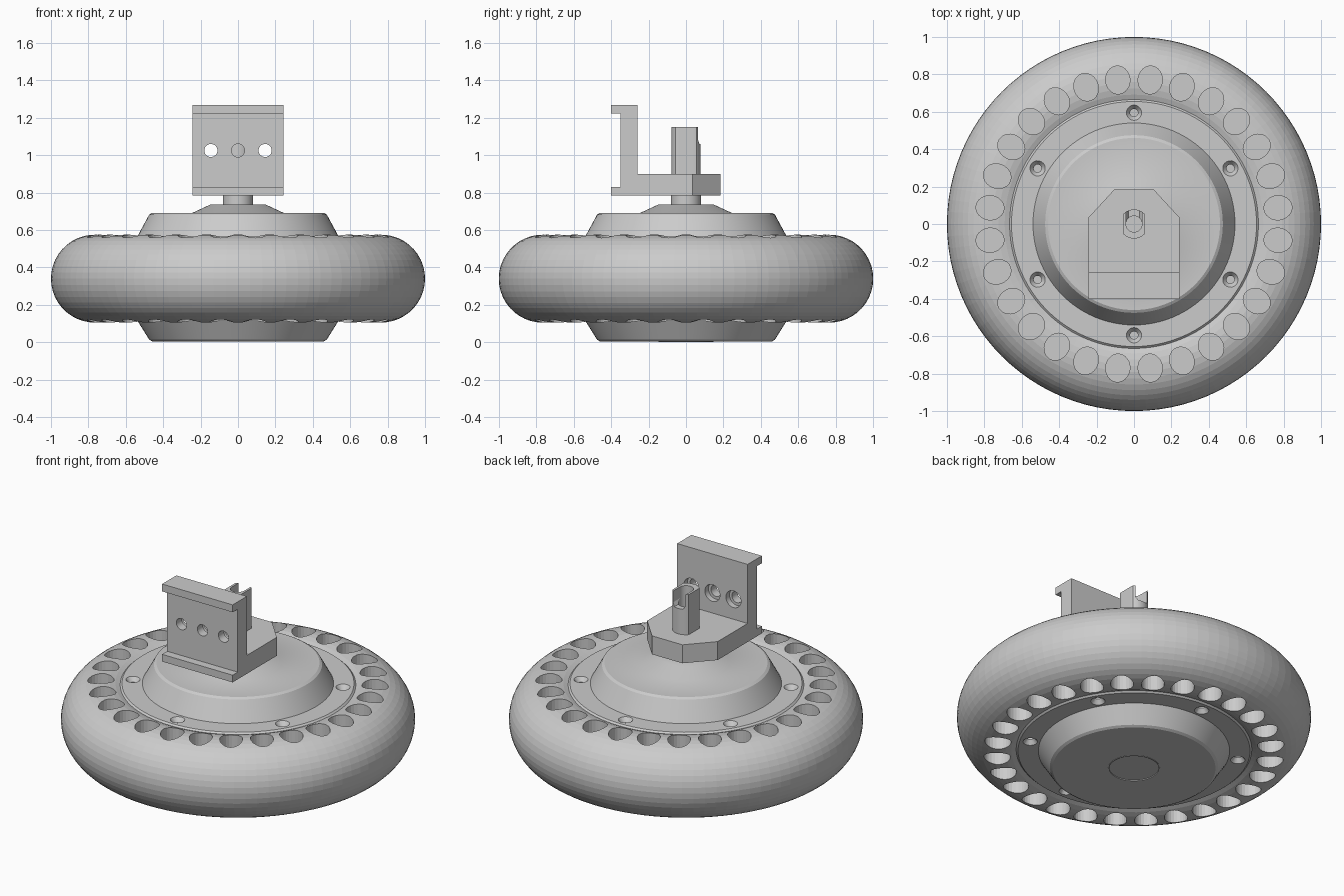
import bpy, bmesh, math
from mathutils import Matrix, Vector

if "Cube" in bpy.data.objects:
    bpy.data.objects.remove(bpy.data.objects["Cube"])

grey = bpy.data.materials.new("plain grey")
grey.diffuse_color = (0.6, 0.6, 0.6, 1)
grey.use_nodes = True
grey.node_tree.nodes["Principled BSDF"].inputs["Base Color"].default_value = grey.diffuse_color
MID = 0.34  # height of the wheel's middle plane


def finish(name, bm, smooth=False):
    bmesh.ops.recalc_face_normals(bm, faces=bm.faces)
    me = bpy.data.meshes.new(name)
    bm.to_mesh(me)
    bm.free()
    me.materials.append(grey)
    ob = bpy.data.objects.new(name, me)
    bpy.context.collection.objects.link(ob)
    if smooth:
        shade(ob)
    return ob


def shade(ob):
    bpy.ops.object.select_all(action='DESELECT')
    bpy.context.view_layer.objects.active = ob
    ob.select_set(True)
    bpy.ops.object.shade_smooth_by_angle(angle=math.radians(25))


def lathe(name, pts, steps, closed=False, smooth=False):
    bm = bmesh.new()
    vs = [bm.verts.new((r, 0, z)) for r, z in pts]
    es = [bm.edges.new(p) for p in zip(vs, vs[1:])]
    if closed:
        es.append(bm.edges.new((vs[-1], vs[0])))
    bmesh.ops.spin(bm, geom=vs + es, axis=(0, 0, 1), cent=(0, 0, 0),
                   angle=math.tau, steps=steps)
    bmesh.ops.remove_doubles(bm, verts=bm.verts, dist=1e-5)
    return finish(name, bm, smooth)


def prism(name, pts, vec):
    bm = bmesh.new()
    f = bm.faces.new([bm.verts.new(p) for p in pts])
    ext = bmesh.ops.extrude_face_region(bm, geom=[f])
    moved = [g for g in ext["geom"] if isinstance(g, bmesh.types.BMVert)]
    bmesh.ops.translate(bm, verts=moved, vec=vec)
    return finish(name, bm)


def cylinder(bm, matrix, r1, r2, depth, sides=24):
    bmesh.ops.create_cone(bm, cap_ends=True, segments=sides, radius1=r1,
                          radius2=r2, depth=depth, matrix=matrix)


def boolean(ob, other, operation='DIFFERENCE'):
    other.hide_render = True
    mod = ob.modifiers.new("bool", 'BOOLEAN')
    mod.operation, mod.object, mod.solver = operation, other, 'EXACT'
    bpy.context.view_layer.update()
    me = bpy.data.meshes.new_from_object(
        ob.evaluated_get(bpy.context.evaluated_depsgraph_get()))
    ob.modifiers.clear()
    ob.data = me
    bpy.data.objects.remove(other)


# tyre: round section, closed by a straight inner wall behind the flanges
a0 = math.acos(-0.105 / 0.235)
arc = [-a0 + 2 * a0 * i / 28 for i in range(29)]
tyre = lathe("tyre", [(0.765 + 0.235 * math.cos(a), MID + 0.235 * math.sin(a))
                      for a in arc], 96, closed=True)

# oval pockets around both sides of the tyre
bm = bmesh.new()
for i in range(28):
    turn = Matrix.Rotation(math.tau * (i + 0.5) / 28, 4, 'Z')
    for side in (1, -1):
        m = (turn @ Matrix.Translation((0.775, 0, MID + side * 0.2))
             @ Matrix.Diagonal((0.075, 0.065, 1, 1)))
        cylinder(bm, m, 1, 1, 0.24)
boolean(tyre, finish("pocket_cutter", bm))

# hub: flanges, cones and shaft collar
hub = lathe("hub", [
    (0, 0.008), (0.14, 0.008), (0.14, 0.003), (0.146, 0.003), (0.146, 0.005),
    (0.46, 0.005), (0.475, 0.014), (0.54, 0.118),
    (0.655, 0.118), (0.668, 0.13), (0.668, 0.55), (0.655, 0.562),
    (0.54, 0.562), (0.475, 0.682), (0.46, 0.691),
    (0.245, 0.691), (0.15, 0.735), (0, 0.735)], 96)

# countersunk screw holes on both flanges
bm = bmesh.new()
for i in range(6):
    turn = Matrix.Rotation(math.tau * i / 6 + math.pi / 6, 4, 'Z')
    for side in (1, -1):
        flip = Matrix.Rotation(0 if side > 0 else math.pi, 4, 'X')
        at = turn @ Matrix.Translation((0.595, 0, MID + side * 0.21)) @ flip
        cylinder(bm, at, 0.02, 0.044, 0.032, 20)
screws = finish("countersink_cutter", bm)
boolean(hub, screws)
bm = bmesh.new()
for i in range(6):
    turn = Matrix.Rotation(math.tau * i / 6 + math.pi / 6, 4, 'Z')
    for side in (1, -1):
        cylinder(bm, turn @ Matrix.Translation((0.595, 0, MID + side * 0.2)),
                 0.021, 0.021, 0.08, 20)
boolean(hub, finish("screw_bore_cutter", bm))
shade(hub)

# axle: round collar below, two flats above
collar = lathe("axle_collar", [(0, 0.73), (0.08, 0.73), (0.08, 0.79), (0, 0.79)],
               40, smooth=True)
ring = [(0.078 * math.cos(math.tau * i / 40), 0.078 * math.sin(math.tau * i / 40))
        for i in range(40)]
axle = prism("axle", [(max(-0.057, min(0.057, x)), y, 0.785) for x, y in ring],
             (0, 0, 0.365))

# axle bore and the cable slot opening to the back
bm = bmesh.new()
cylinder(bm, Matrix.Translation((0, 0, 1.1)), 0.043, 0.043, 0.24, 32)
boolean(axle, finish("bore_cutter", bm))
boolean(axle, prism("slot_cutter", [(-0.043, 0, 1.2), (0.043, 0, 1.2),
        (0.043, 0, 1.08), (0.03, 0, 1.058), (-0.03, 0, 1.058),
        (-0.043, 0, 1.08)], (0, 0.12, 0)))
shade(axle)

# bracket: side profile swept across, with clipped rear corners
side = [(-0.4, 0.785), (0.185, 0.785), (0.185, 0.9), (-0.26, 0.9),
        (-0.26, 1.268), (-0.4, 1.268), (-0.4, 1.222), (-0.35, 1.222),
        (-0.35, 0.83), (-0.4, 0.83)]
bracket = prism("bracket", [(-0.243, y, z) for y, z in side], (0.486, 0, 0))
for s in (1, -1):
    boolean(bracket, prism("corner_cutter", [
        (s * 0.243, 0.035, 0.7), (s * 0.105, 0.185, 0.7),
        (s * 0.105, 0.3, 0.7), (s * 0.4, 0.3, 0.7),
        (s * 0.4, 0.035, 0.7)], (0, 0, 0.3)))

# three mounting holes, wider at the back
for radius, y, depth in ((0.035, -0.3, 0.2), (0.052, -0.25, 0.09)):
    bm = bmesh.new()
    for x in (-0.145, 0, 0.145):
        m = Matrix.Translation((x, y, 1.025)) @ Matrix.Rotation(math.pi / 2, 4, 'X')
        cylinder(bm, m, radius, radius, depth, 32)
    boolean(bracket, finish("mount_hole_cutter", bm))
shade(bracket)
